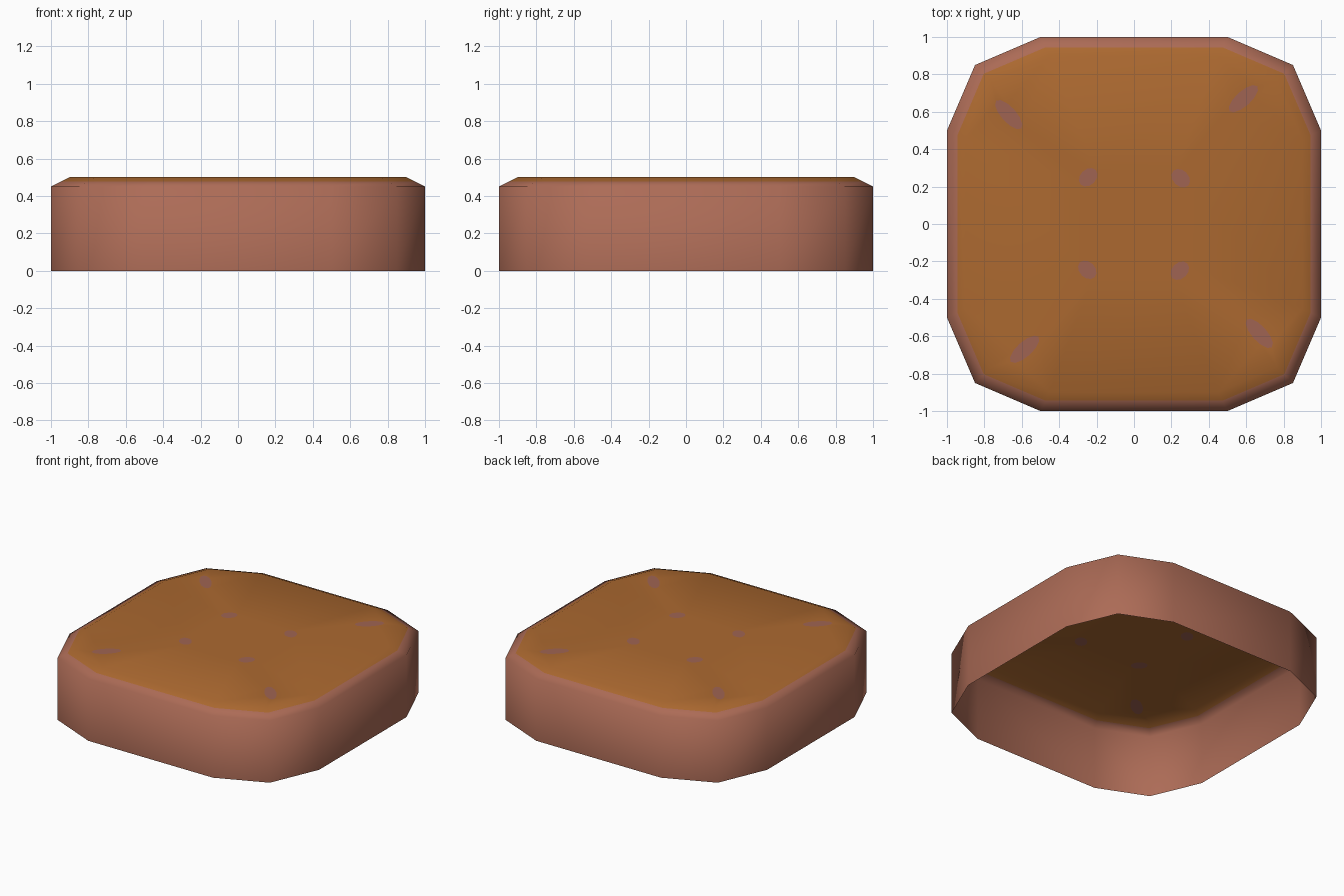
import bpy, bmesh, math
from mathutils import Vector

if "Cube" in bpy.data.objects:
    bpy.data.objects.remove(bpy.data.objects["Cube"])


def material(name, srgb):
    m = bpy.data.materials.new(name)
    lin = [((c / 255 + 0.055) / 1.055) ** 2.4 for c in srgb]
    m.diffuse_color = (*lin, 1)
    m.use_nodes = True
    m.node_tree.nodes["Principled BSDF"].inputs["Base Color"].default_value = m.diffuse_color
    return m


bm = bmesh.new()

# Twelve-sided outline, repeated for each quarter
quarter = [(1, -0.5), (1, 0.5), (0.85, 0.85)]
outline = []
for q in range(4):
    a = q * math.pi / 2
    for x, y in quarter:
        outline.append((x * math.cos(a) - y * math.sin(a), x * math.sin(a) + y * math.cos(a)))

# Side wall and bevelled rim, open underneath: (scale, height)
levels = [(1, 0), (1, 0.45), (0.945, 0.4775), (0.9, 0.5)]
rings = [[bm.verts.new((x * s, y * s, z)) for x, y in outline] for s, z in levels]
n = len(outline)
for k in range(len(levels) - 1):
    for i in range(n):
        j = (i + 1) % n
        f = bm.faces.new((rings[k][i], rings[k][j], rings[k + 1][j], rings[k + 1][i]))
        f.material_index = 1 if k == 2 else 0

# Oval spots let into the top, four-fold: (x, y, half length, half width, tilt)
edges = [bm.edges.get((rings[-1][i], rings[-1][(i + 1) % n])) for i in range(n)]
spots = []
for q in range(4):
    turn = q * math.pi / 2
    for x, y, a, b, tilt in [(0.25, 0.245, 0.056, 0.042, -45), (0.585, 0.67, 0.1, 0.04, 42)]:
        cx = x * math.cos(turn) - y * math.sin(turn)
        cy = x * math.sin(turn) + y * math.cos(turn)
        t = math.radians(tilt) + turn
        loop = []
        for i in range(12):
            u = 2 * math.pi * i / 12
            p, r = a * math.cos(u), b * math.sin(u)
            loop.append(bm.verts.new((cx + p * math.cos(t) - r * math.sin(t),
                                      cy + p * math.sin(t) + r * math.cos(t), 0.5)))
        edges += [bm.edges.new((loop[i], loop[(i + 1) % 12])) for i in range(12)]
        spots.append(loop)

# Top surface around the spots
filled = bmesh.ops.triangle_fill(bm, edges=edges, use_beauty=True, normal=Vector((0, 0, 1)))
for f in [g for g in filled["geom"] if isinstance(g, bmesh.types.BMFace)]:
    f.material_index = 1
    f.normal_update()
    if f.normal.z < 0:
        f.normal_flip()
for loop in spots:
    inside = set(loop)
    found = [f for f in bm.faces if set(f.verts) <= inside]
    if not found:
        found = [bm.faces.new(loop)]
    for f in found:
        f.material_index = 2

for f in bm.faces:
    f.smooth = True
mesh = bpy.data.meshes.new("rounded_slab")
bm.to_mesh(mesh)
bm.free()
for m in (material("clay side", (172, 107, 86)),
          material("brown top", (172, 105, 48)),
          material("mauve spot", (160, 100, 82))):
    mesh.materials.append(m)
bpy.context.collection.objects.link(bpy.data.objects.new("rounded_slab", mesh))
